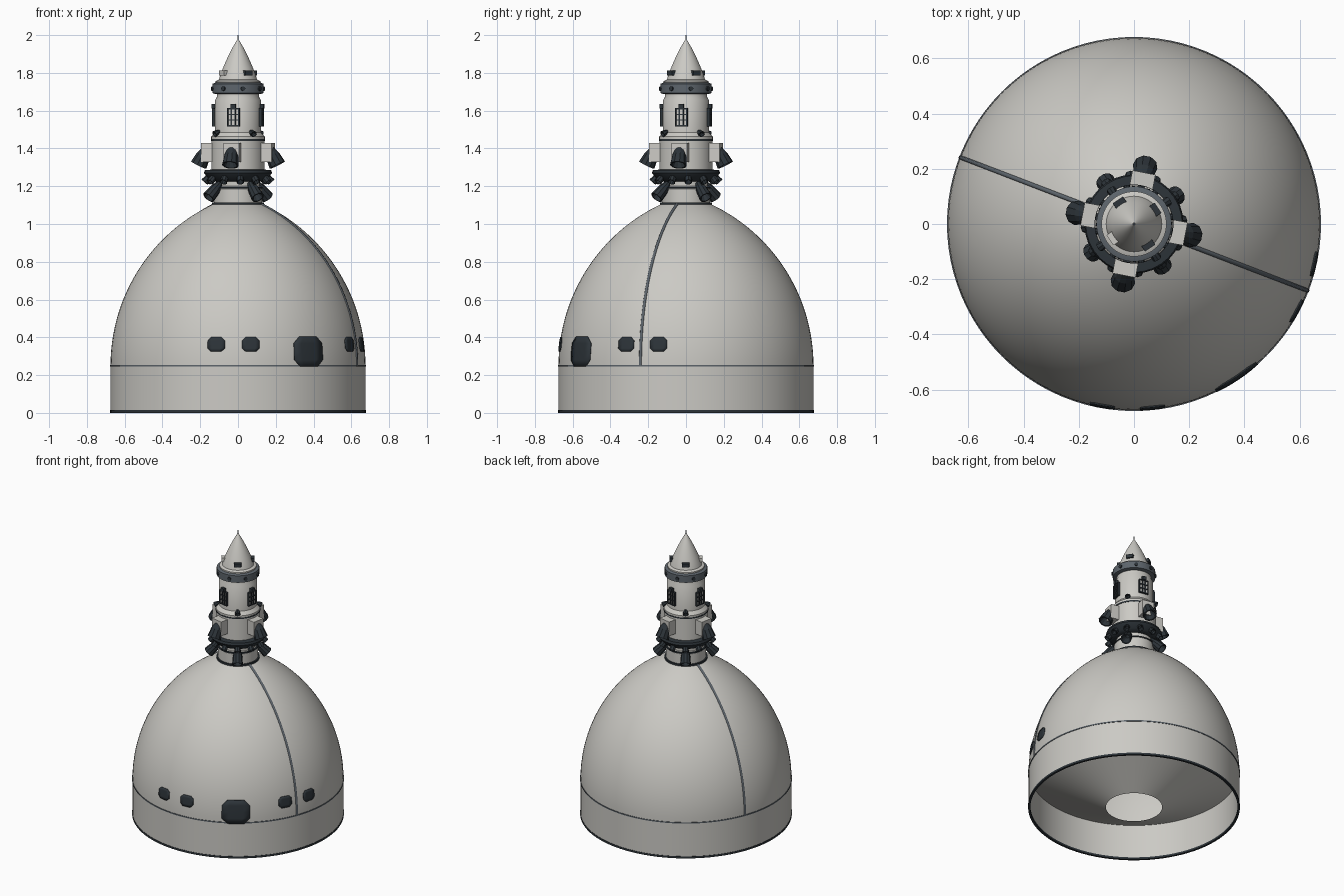
import bpy, bmesh
from math import sin, cos, radians, sqrt, pi
from mathutils import Matrix, Vector

cube = bpy.data.objects.get("Cube")
if cube:
    bpy.data.objects.remove(cube, do_unlink=True)


def material(name, rgb):
    m = bpy.data.materials.new(name)
    m.use_nodes = True
    m.diffuse_color = (*rgb, 1)
    m.node_tree.nodes["Principled BSDF"].inputs["Base Color"].default_value = (*rgb, 1)
    return m


HULL = material("hull_pale_grey", (0.60, 0.59, 0.555))
DARK = material("nozzle_charcoal", (0.026, 0.034, 0.041))
TRIM = material("trim_slate", (0.11, 0.13, 0.15))


def finish(name, bm, mat, smooth=35, matrix=None, recalc=True):
    if recalc:
        bmesh.ops.recalc_face_normals(bm, faces=bm.faces)
    mesh = bpy.data.meshes.new(name)
    bm.to_mesh(mesh)
    bm.free()
    mesh.materials.append(mat)
    if smooth:
        mesh.shade_smooth()
        mesh.set_sharp_from_angle(angle=radians(smooth))
    ob = bpy.data.objects.new(name, mesh)
    bpy.context.scene.collection.objects.link(ob)
    if matrix:
        ob.matrix_world = matrix
    return ob


def lathe(name, profile, mat, sides=64, smooth=35, matrix=None, caps=True):
    """Revolve (radius, height) points about the z axis."""
    bm = bmesh.new()
    rings = [[bm.verts.new((r * cos(2 * pi * i / sides), r * sin(2 * pi * i / sides), z))
              for i in range(sides)] for r, z in profile]
    for a, b in zip(rings, rings[1:]):
        for i in range(sides):
            j = (i + 1) % sides
            bm.faces.new((a[i], a[j], b[j], b[i]))
    if caps:
        bm.faces.new(rings[0][::-1])
        bm.faces.new(rings[-1])
    return finish(name, bm, mat, smooth, matrix, recalc=caps)


def polar(az, r, z):
    a = radians(az)
    return Vector((r * cos(a), r * sin(a), z))


def nozzle(name, az, start, end, radii, mat=DARK, sides=10):
    """Bell pointing from start to end, both given as (radius, height)."""
    p, q = polar(az, *start), polar(az, *end)
    d = q - p
    length = d.length
    m = Matrix.Translation(p) @ d.to_track_quat('Z', 'Y').to_matrix().to_4x4()
    r0, r1 = radii
    prof = [(r0, 0), (r0 + (r1 - r0) * 0.7, length * 0.45), (r1, length),
            (r1 * 0.8, length), (r0 * 0.6, length * 0.5)]
    lathe(name, prof, mat, sides, 0, m)


def box(name, az, r, z, size, mat, side=0.0):
    """Box with size (radial, tangential, height) set on the tower."""
    bm = bmesh.new()
    bmesh.ops.create_cube(bm, size=1)
    bmesh.ops.scale(bm, vec=size, verts=bm.verts)
    m = Matrix.Rotation(radians(az), 4, 'Z') @ Matrix.Translation((r, side, z))
    return finish(name, bm, mat, 0, m)


# Fairing: ogive dome on a straight skirt
BASE, RAD, OFF = 0.25, 0.675, 0.27


def dome_r(z):
    return sqrt((RAD + OFF) ** 2 - max(z - BASE, 0) ** 2) - OFF


TOP = 1.105
heights = [BASE + (TOP - BASE) * i / 28 for i in range(29)]
lathe("fairing_dome", [(dome_r(z), z) for z in heights], HULL, 96, caps=False)
lathe("skirt", [(0.665, BASE), (0.665, 0.012), (RAD, 0.012), (RAD, BASE)], HULL, 96, caps=False)
lathe("skirt_edge", [(0.663, 0.014), (0.663, 0), (0.677, 0), (0.677, 0.014), (0.663, 0.014)],
      DARK, 96, caps=False)
lathe("skirt_seam", [(0.67, 0.246), (0.678, 0.246), (0.678, 0.254), (0.67, 0.254)],
      TRIM, 96, caps=False)
lathe("inner_cone", [(0.18, 0.002), (0.665, BASE)], HULL, 96, caps=False)

# Split lines running up both sides of the dome
for name, az in (("split_line_left", -21), ("split_line_right", 159)):
    cu = bpy.data.curves.new(name, 'CURVE')
    cu.dimensions = '3D'
    cu.bevel_depth = 0.009
    cu.bevel_resolution = 1
    sp = cu.splines.new('POLY')
    sp.points.add(len(heights) - 1)
    for pt, z in zip(sp.points, heights):
        pt.co = (*polar(az, dome_r(z) - 0.003, z), 1)
    cu.materials.append(TRIM)
    bpy.context.scene.collection.objects.link(bpy.data.objects.new(name, cu))


# Portholes and hatch: chamfered plates that follow the dome
def dome_plate(name, az, zc, half_w, half_h):
    bm = bmesh.new()
    rows = []
    for v, w in ((-1, 0.6), (-0.55, 1), (0, 1), (0.55, 1), (1, 0.6)):
        z = zc + v * half_h
        r = dome_r(z) + 0.005
        rows.append([bm.verts.new(polar(az + u * w * half_w / RAD * 180 / pi, r, z))
                     for u in (-1, -0.5, 0, 0.5, 1)])
    for a, b in zip(rows, rows[1:]):
        for i in range(4):
            bm.faces.new((a[i], a[i + 1], b[i + 1], b[i]))
    ob = finish(name, bm, DARK, 35, recalc=False)
    mod = ob.modifiers.new("thickness", 'SOLIDIFY')
    mod.thickness = 0.007
    mod.offset = -1


HATCH = -56.2
dome_plate("hatch", HATCH, 0.325, 0.09, 0.08)
for i, d in enumerate((-43.7, -28, 28, 43.7)):
    dome_plate(f"porthole_{i + 1}", HATCH + d, 0.363, 0.046, 0.038)

# Escape tower body, bottom to top
lathe("tower_base_ring", [(0.137, 1.095), (0.137, 1.115)], DARK)
lathe("tower_base", [(0.128, 1.11), (0.128, 1.185), (0.115, 1.2), (0.115, 1.25)], HULL)
lathe("tower_base_line", [(0.13, 1.187), (0.13, 1.195)], DARK)
lathe("nozzle_ring", [(0.13, 1.225), (0.155, 1.235), (0.18, 1.27), (0.175, 1.285), (0.14, 1.288)],
      DARK, 32)
lathe("lower_body", [(0.14, 1.28), (0.14, 1.44)], HULL)
lathe("body_line", [(0.143, 1.44), (0.143, 1.449)], DARK)
lathe("body_collar", [(0.142, 1.449), (0.142, 1.462), (0.122, 1.485)], HULL)
lathe("upper_body", [(0.122, 1.47), (0.122, 1.655), (0.112, 1.672), (0.112, 1.69)], HULL)
lathe("slate_band", [(0.12, 1.688), (0.136, 1.693), (0.136, 1.742), (0.12, 1.748)], TRIM)
lathe("nose_collar", [(0.118, 1.747), (0.118, 1.757), (0.1, 1.765)], HULL)
lathe("nose_cone", [(0.102, 1.76), (0.094, 1.79), (0.078, 1.83), (0.056, 1.88),
                    (0.03, 1.932), (0.005, 1.975)], HULL)
lathe("nose_probe", [(0.004, 1.97), (0.003, 2.0)], TRIM, 8)

# Four-fold fittings: main motors, windows, small thrusters
for k in range(4):
    a, d, n = -11 + 90 * k, 34 + 90 * k, k + 1
    box(f"motor_housing_{n}", a, 0.155, 1.378, (0.07, 0.085, 0.1), HULL)
    nozzle(f"main_nozzle_{n}", a, (0.165, 1.405), (0.212, 1.312), (0.02, 0.045))
    nozzle(f"lower_nozzle_{n}", d, (0.115, 1.215), (0.188, 1.14), (0.018, 0.035))
    nozzle(f"small_thruster_{n}", d, (0.12, 1.49), (0.15, 1.475), (0.01, 0.018), sides=8)

    # Barred window: thin back plate, crossing bars and a top block
    box(f"window_pane_{n}", a, 0.124, 1.565, (0.008, 0.06, 0.09), HULL)
    for i in range(4):
        box(f"window_upright_{n}_{i}", a, 0.128, 1.565, (0.014, 0.006, 0.096), DARK, -0.03 + 0.02 * i)
        box(f"window_rail_{n}_{i}", a, 0.128, 1.52 + 0.03 * i, (0.014, 0.066, 0.006), DARK)
    box(f"window_block_{n}", a, 0.13, 1.624, (0.022, 0.026, 0.025), DARK)

    # Nose brackets
    box(f"nose_bracket_{n}", d, 0.09, 1.8, (0.03, 0.045, 0.025), HULL if n == 3 else DARK)

# Studs on the slate band and nozzles under the dark ring
for k in range(8):
    a = 11 + 45 * k
    lathe(f"band_stud_{k + 1}", [(0.012, 0), (0.012, 0.01)], DARK, 8, 0,
          Matrix.Translation(polar(a, 0.133, 1.717)) @ polar(a, 1, 0).to_track_quat('Z', 'Y').to_matrix().to_4x4())
for k in range(12):
    nozzle(f"ring_nozzle_{k + 1}", 4 + 30 * k, (0.14, 1.265), (0.178, 1.222), (0.012, 0.021), sides=8)
